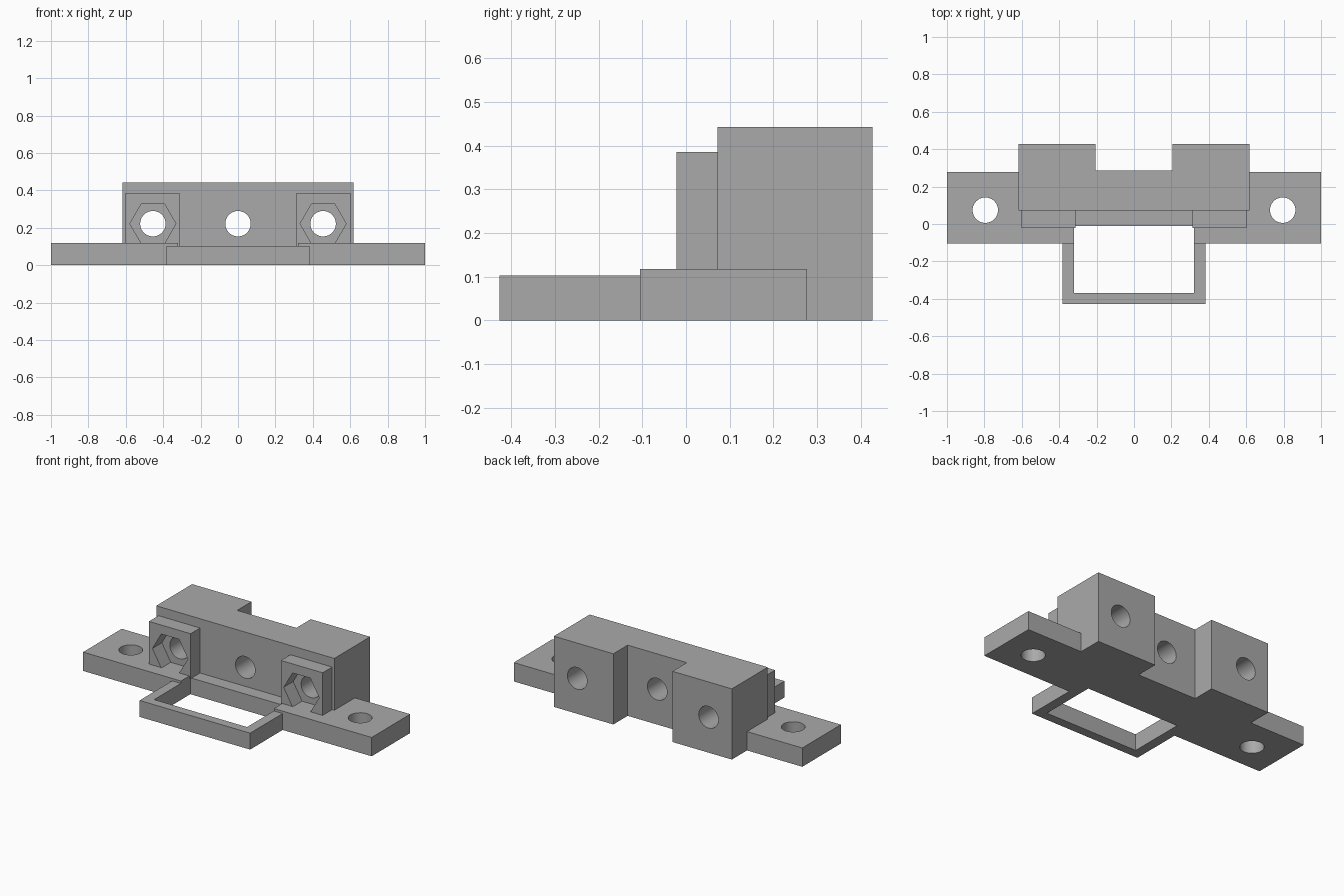
import bpy, bmesh, math
from mathutils import Matrix, Vector

cube = bpy.data.objects.get("Cube")
if cube:
    bpy.data.objects.remove(cube, do_unlink=True)

grey = bpy.data.materials.new("plain grey")
grey.use_nodes = True
grey.diffuse_color = (0.4, 0.4, 0.4, 1)
grey.node_tree.nodes["Principled BSDF"].inputs["Base Color"].default_value = (0.4, 0.4, 0.4, 1)


def prism(name, outline, low, high, axis="z"):
    """Extrude a closed outline: xy along z, or xz along y."""
    place = (lambda a, b, h: (a, b, h)) if axis == "z" else (lambda a, b, h: (a, h, b))
    bm = bmesh.new()
    face = bm.faces.new([bm.verts.new(place(a, b, low)) for a, b in outline])
    new = bmesh.ops.extrude_face_region(bm, geom=[face])["geom"]
    bmesh.ops.translate(bm, vec=Vector(place(0, 0, high - low)),
                        verts=[g for g in new if isinstance(g, bmesh.types.BMVert)])
    bmesh.ops.recalc_face_normals(bm, faces=bm.faces)
    mesh = bpy.data.meshes.new(name)
    bm.to_mesh(mesh)
    bm.free()
    mesh.materials.append(grey)
    obj = bpy.data.objects.new(name, mesh)
    bpy.context.collection.objects.link(obj)
    return obj


def ring(cx, cy, radius, sides):
    steps = [math.tau * i / sides for i in range(sides)]
    return [(cx + radius * math.cos(t), cy + radius * math.sin(t)) for t in steps]


def mirrored(points):
    """Complete a right-hand half outline with its mirror image."""
    return points + [(-x, y) for x, y in reversed(points)]


def cut(obj, cutters):
    for cutter in cutters:
        mod = obj.modifiers.new("cut", "BOOLEAN")
        mod.operation, mod.solver, mod.object = "DIFFERENCE", "EXACT", cutter
    graph = bpy.context.evaluated_depsgraph_get()
    mesh = bpy.data.meshes.new_from_object(obj.evaluated_get(graph))
    obj.modifiers.clear()
    obj.data = mesh
    for cutter in cutters:
        bpy.data.objects.remove(cutter, do_unlink=True)
    # Round bores are smooth, everything else stays sharp
    bpy.ops.object.select_all(action="DESELECT")
    obj.select_set(True)
    bpy.context.view_layer.objects.active = obj
    bpy.ops.object.shade_smooth_by_angle(angle=math.radians(30))


BOLT_X, BOLT_Z, BORE = 0.455, 0.222, 0.068
FLANGE_TOP, FRAME_TOP, BLOCK_FRONT = 0.118, 0.103, 0.072

# Main block with a rear recess and three bores
block = prism("main_block", mirrored([(0.617, BLOCK_FRONT), (0.617, 0.427),
                                      (0.205, 0.427), (0.205, 0.285)]), 0, 0.443)
cut(block, [prism("bore_cutter", ring(x, BOLT_Z, BORE, 48), -0.1, 0.6, "y")
            for x in (-BOLT_X, 0, BOLT_X)])

for side, s in (("left", 1), ("right", -1)):
    # Mounting flange with a vertical screw hole
    outline = [(0.322, -0.105), (1, -0.105), (1, 0.277),
               (0.617, 0.277), (0.617, BLOCK_FRONT), (0.322, BLOCK_FRONT)]
    flange = prism(side + "_flange", [(s * x, y) for x, y in outline], 0, FLANGE_TOP)
    cut(flange, [prism("screw_cutter", ring(s * 0.795, 0.074, BORE, 48), -0.1, 0.3),
                 prism("nut_cutter", ring(s * BOLT_X, BOLT_Z, 0.123, 6), -0.022, 0.2, "y")])

    # Nut holder with a hexagonal pocket, lapping over the flange end
    outline = [(0.313, FRAME_TOP), (0.322, FRAME_TOP), (0.322, FLANGE_TOP),
               (0.602, FLANGE_TOP), (0.602, 0.385), (0.313, 0.385)]
    holder = prism(side + "_nut_holder", [(s * x, z) for x, z in outline],
                   -0.022, BLOCK_FRONT, "y")
    cut(holder, [prism("nut_cutter", ring(s * BOLT_X, BOLT_Z, 0.123, 6), -0.2, 0.2, "y")])

# Front frame with its rectangular opening and rear ledge
frame = prism("front_frame", mirrored([(0.383, -0.427), (0.383, -0.105),
                                       (0.322, -0.105), (0.322, BLOCK_FRONT)]), 0, FRAME_TOP)
cut(frame, [prism("opening_cutter", mirrored([(0.322, -0.37), (0.322, -0.012)]), -0.1, 0.3)])
